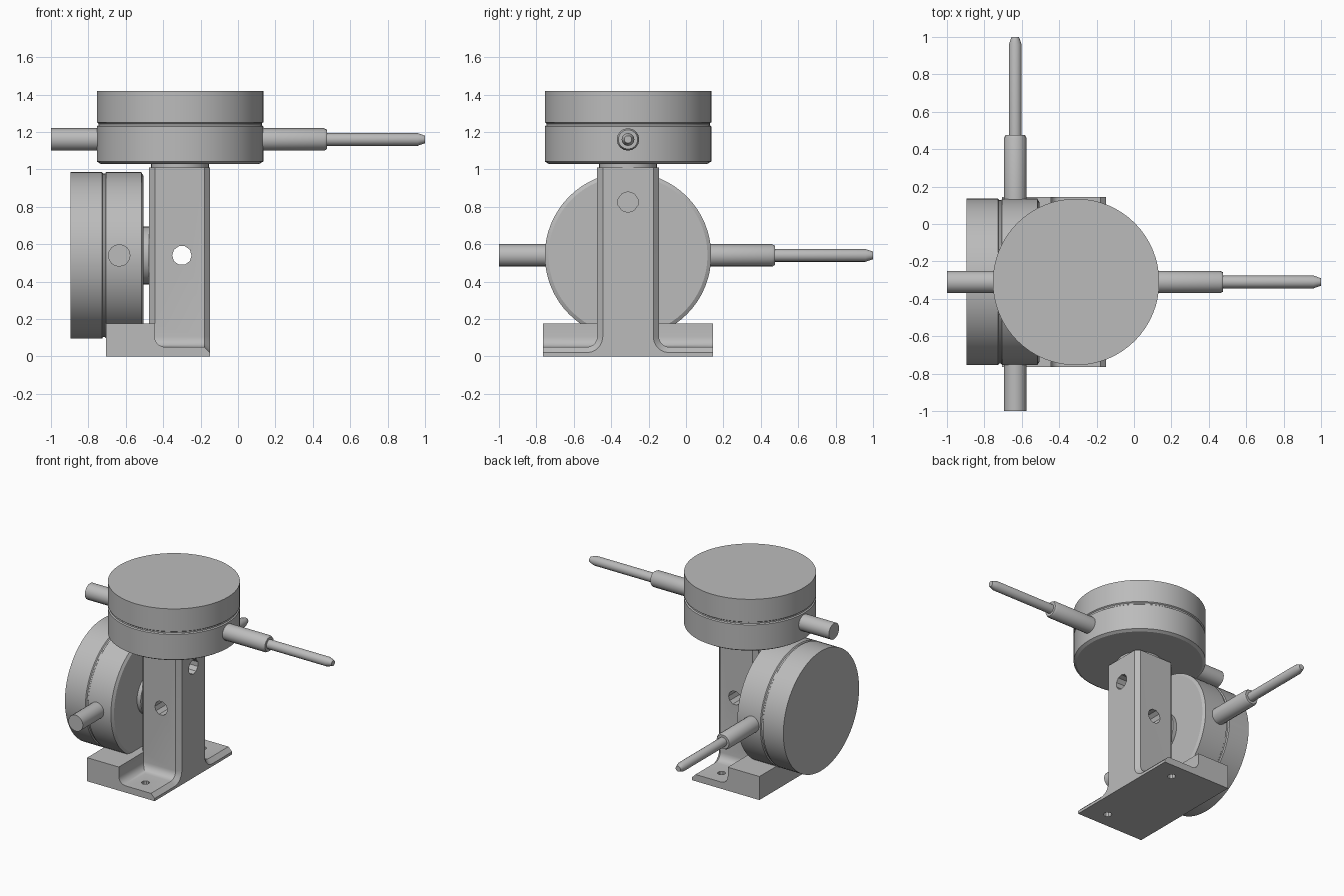
import bpy, bmesh
from math import sin, cos, pi, radians
from mathutils import Matrix, Vector

if "Cube" in bpy.data.objects:
    bpy.data.objects.remove(bpy.data.objects["Cube"], do_unlink=True)

grey = bpy.data.materials.new("metal_grey")
grey.use_nodes = True
COLOUR = (0.5, 0.5, 0.5, 1)
grey.diffuse_color = COLOUR
grey.node_tree.nodes["Principled BSDF"].inputs["Base Color"].default_value = COLOUR

MID = -0.31          # shared centre of pillar and dials in x and y


def loft(name, rings, matrix=Matrix()):
    """Skin a list of closed rings and cap both ends."""
    bm = bmesh.new()
    loops = [[bm.verts.new(p) for p in ring] for ring in rings]
    for a, b in zip(loops, loops[1:]):
        for i in range(len(a)):
            j = (i + 1) % len(a)
            bm.faces.new((a[i], a[j], b[j], b[i]))
    bm.faces.new(loops[0])
    bm.faces.new(loops[-1])
    bmesh.ops.recalc_face_normals(bm, faces=bm.faces)
    mesh = bpy.data.meshes.new(name)
    bm.to_mesh(mesh)
    bm.free()
    mesh.transform(matrix)
    mesh.materials.append(grey)
    obj = bpy.data.objects.new(name, mesh)
    bpy.context.collection.objects.link(obj)
    return obj


def select(obj):
    bpy.ops.object.select_all(action='DESELECT')
    obj.select_set(True)
    bpy.context.view_layer.objects.active = obj


def smooth(obj):
    select(obj)
    bpy.ops.object.shade_smooth_by_angle(angle=radians(30))


def turned(name, profile, matrix=Matrix(), sides=16):
    """Round part along local z from (radius, height) pairs."""
    rings = [[(r * cos(2 * pi * i / sides), r * sin(2 * pi * i / sides), h)
              for i in range(sides)] for r, h in profile]
    return loft(name, rings, matrix)


def combine(target, other, operation):
    mod = target.modifiers.new(operation.lower(), 'BOOLEAN')
    mod.operation = operation
    mod.solver = 'EXACT'
    mod.object = other
    select(target)
    bpy.ops.object.modifier_apply(modifier=mod.name)
    bpy.data.objects.remove(other, do_unlink=True)


def arc(cx, cz, r, start, end, steps=5):
    angles = [radians(start + (end - start) * i / steps) for i in range(steps + 1)]
    return [(cx + r * cos(a), cz + r * sin(a)) for a in angles]


# Stand: inverted T with filleted foot and chamfered edges
def stand_ring(x, inset):
    half = [(0.455, 0), (0.455, 0.05 - inset)]
    half += arc(0.22, 0.105, 0.055 + inset, 270, 180)
    half += [(0.165 - inset, 1.01)]
    outline = half + [(-y, z) for y, z in reversed(half)]
    return [(x, MID + y, z) for y, z in outline]


stand = loft("stand", [stand_ring(-0.15, 0.03), stand_ring(-0.18, 0),
                       stand_ring(-0.445, 0), stand_ring(-0.475, 0.03)])

# Thick rear block of the foot, filleted down to the flange
side = [(-0.705, 0), (-0.705, 0.175), (-0.445, 0.175)]
side += arc(-0.39, 0.105, 0.055, 180, 270) + [(-0.39, 0)]
block = loft("rear_block", [[(x, MID + y, z) for x, z in side] for y in (-0.455, 0.455)])
combine(stand, block, 'UNION')

# Screw holes in the foot and cross holes in the pillar
ALONG_X = Matrix.Rotation(pi / 2, 4, 'Y')
ALONG_Y = Matrix.Rotation(pi / 2, 4, 'X')
holes = [((-0.31, MID - 0.335, 0.05), Matrix(), 0.028, 0.1),
         ((-0.31, MID + 0.335, 0.05), Matrix(), 0.028, 0.1),
         ((-0.30, MID, 0.54), ALONG_Y, 0.052, 0.3),
         ((-0.31, MID, 0.825), ALONG_X, 0.055, 0.3)]
for place, turn, radius, reach in holes:
    cutter = turned("hole_cutter", [(radius, -reach), (radius, reach)],
                    Matrix.Translation(place) @ turn, 10)
    cutter.hide_render = True
    combine(stand, cutter, 'DIFFERENCE')
smooth(stand)


# Dial gauge: local z points out of the face, local x along the plunger
def dial(prefix, matrix):
    across = matrix @ Matrix.Translation((0, 0, 0.13)) @ ALONG_X
    parts = [
        turned(prefix + "_case", [(0.425, 0), (0.445, 0.012), (0.445, 0.2),
                                  (0.437, 0.206), (0.437, 0.216), (0.445, 0.222),
                                  (0.445, 0.39)], matrix, 64),
        turned(prefix + "_mounting_boss", [(0.155, -0.03), (0.155, 0.02)], matrix, 32),
        turned(prefix + "_end_cap", [(0.06, -0.69), (0.06, -0.4)], across),
        turned(prefix + "_sleeve", [(0.06, 0.4), (0.06, 0.77), (0.052, 0.785)], across),
        turned(prefix + "_plunger", [(0.034, 0.75), (0.034, 1.27), (0.02, 1.31)], across),
    ]
    for part in parts:
        smooth(part)


dial("top_dial", Matrix.Translation((MID, MID, 1.03)))
sideways = Matrix(((0, 0, -1), (1, 0, 0), (0, -1, 0))).to_4x4()
dial("side_dial", Matrix.Translation((-0.505, MID, 0.54)) @ sideways)
